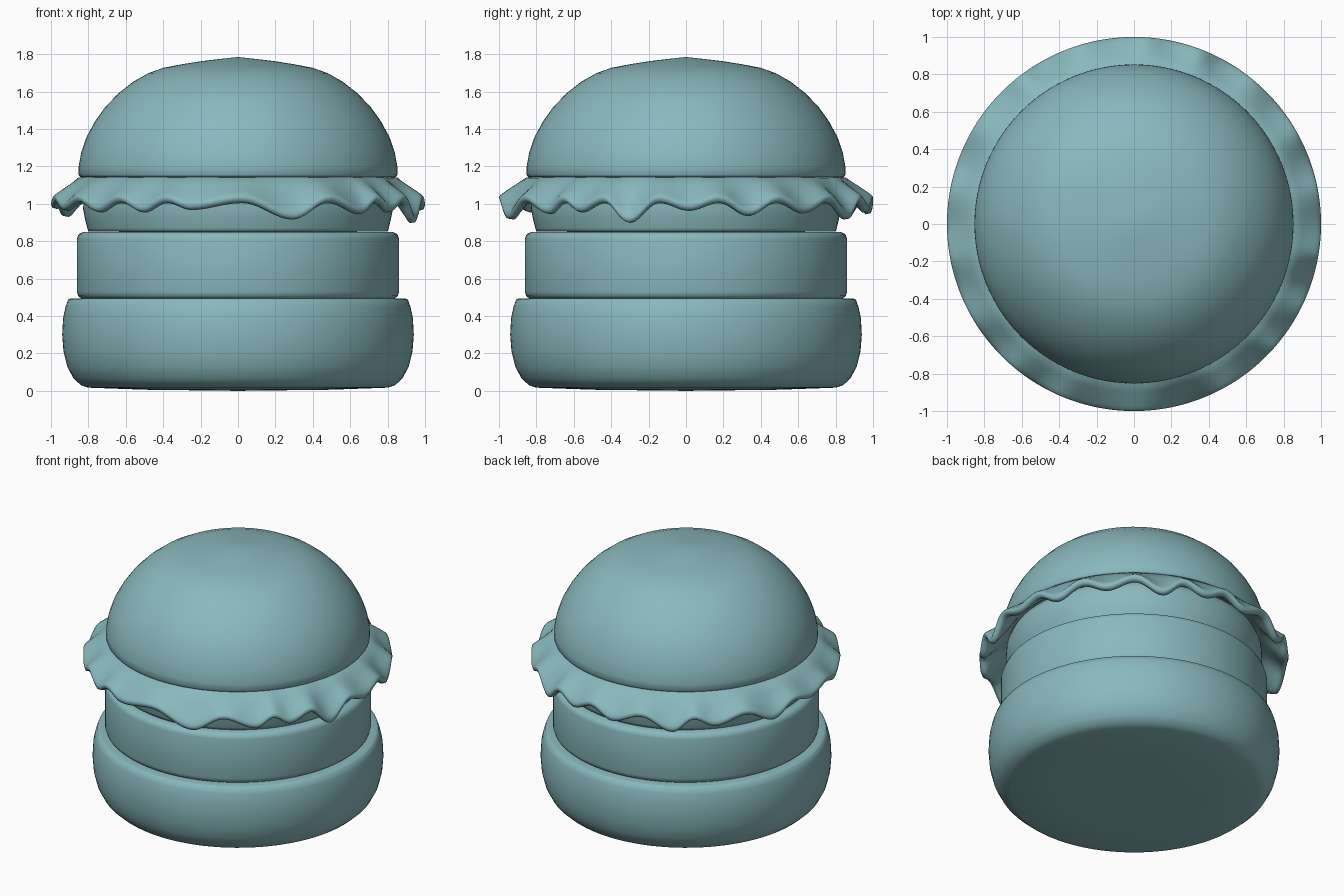
import bpy
import bmesh
from math import sin, cos, pi, radians

if "Cube" in bpy.data.objects:
    bpy.data.objects.remove(bpy.data.objects["Cube"])

teal = bpy.data.materials.new("teal")
teal.diffuse_color = (0.25, 0.48, 0.51, 1)
teal.use_nodes = True
teal.node_tree.nodes["Principled BSDF"].inputs["Base Color"].default_value = teal.diffuse_color


def revolve(name, rings, segs, closed=False):
    """rings: list of functions angle -> (radius, z); radius 0 makes a pole."""
    bm = bmesh.new()
    rows = []
    for ring in rings:
        if ring(0)[0] == 0:
            rows.append([bm.verts.new((0, 0, ring(0)[1]))] * segs)
            continue
        row = []
        for i in range(segs):
            a = 2 * pi * i / segs          # 0 faces -y, turning towards +x
            r, z = ring(a)
            row.append(bm.verts.new((r * sin(a), -r * cos(a), z)))
        rows.append(row)
    if closed:
        rows.append(rows[0])
    for lo, hi in zip(rows, rows[1:]):
        for i in range(segs):
            j = (i + 1) % segs
            quad = list(dict.fromkeys((lo[i], lo[j], hi[j], hi[i])))
            bm.faces.new(quad)
    bmesh.ops.recalc_face_normals(bm, faces=bm.faces)
    me = bpy.data.meshes.new(name)
    bm.to_mesh(me)
    bm.free()
    me.materials.append(teal)
    ob = bpy.data.objects.new(name, me)
    bpy.context.collection.objects.link(ob)
    bpy.ops.object.select_all(action='DESELECT')
    ob.select_set(True)
    bpy.context.view_layer.objects.active = ob
    bpy.ops.object.shade_smooth_by_angle(angle=radians(85))
    return ob


def lathe(name, profile, segs=96):
    return revolve(name, [lambda a, p=p: p for p in profile], segs)


# Bottom bun: bulging side, flat top
lathe("bottom_bun", [(0, 0), (0.5, 0.006), (0.80, 0.017), (0.84, 0.03), (0.88, 0.067),
                     (0.913, 0.13), (0.933, 0.21), (0.94, 0.30), (0.935, 0.39),
                     (0.922, 0.45), (0.908, 0.488), (0.895, 0.494), (0.84, 0.494), (0, 0.494)])

# Patty: thick disc with rounded rims
lathe("patty", [(0, 0.495), (0.80, 0.495), (0.84, 0.495), (0.855, 0.508), (0.861, 0.53),
                (0.861, 0.812), (0.853, 0.836), (0.83, 0.849), (0.78, 0.849), (0, 0.849)])

# Filling under the lettuce
lathe("filling", [(0, 0.845), (0.80, 0.852), (0.806, 0.87), (0.818, 0.92), (0.828, 0.97),
                  (0.825, 1.05), (0.80, 1.12), (0, 1.12)])

# Lettuce: ruffled sheet, dips given as (angle from front, rim height)
dips = [(17.5, .945), (42, .975), (55, .985), (72, .925), (91, .995), (110, .965), (130, .98),
        (151, .945), (168, .985), (186, .975), (210, .95), (226, .985), (250, .96),
        (270, 1.005), (290, .995), (311, .985), (329, .985), (345, 1.0)]
CREST = 1.04


def rim_height(a):
    d = (a * 180 / pi - dips[0][0]) % 360 + dips[0][0]
    ext = dips + [(dips[0][0] + 360, dips[0][1])]
    for (d0, z0), (d1, z1) in zip(ext, ext[1:]):
        if d0 <= d <= d1:
            t = (d - d0) / (d1 - d0)
            dip = z0 if t < 0.5 else z1
            return CREST - (CREST - dip) * (0.5 + 0.5 * cos(2 * pi * t))
    return CREST


def sheet(r, t, dr=0.0, dz=0.0):
    return lambda a: (r - dr, 1.143 - (1.143 - rim_height(a)) * t - dz)


steps = [(0.60, 0), (0.835, 0), (0.855, 0.03), (0.90, 0.32), (0.94, 0.57), (0.975, 0.80), (0.992, 0.92)]
upper = [sheet(r, t) for r, t in steps]
rim = [sheet(1.0, 1.02), sheet(0.993, 1.0, 0, 0.025)]
lower = [sheet(r, t, 0.027, 0.045) for r, t in reversed(steps)]
revolve("lettuce", upper + rim + lower, 240, closed=True)

# Top bun: dome with a gently peaked crown
lathe("top_bun", [(0, 1.785), (0.1, 1.774), (0.2, 1.762), (0.3, 1.746), (0.40, 1.727),
                  (0.48, 1.698), (0.56, 1.653), (0.64, 1.59), (0.71, 1.517), (0.765, 1.44),
                  (0.81, 1.357), (0.838, 1.275), (0.852, 1.20), (0.853, 1.155),
                  (0.845, 1.144), (0.82, 1.144), (0, 1.144)])
